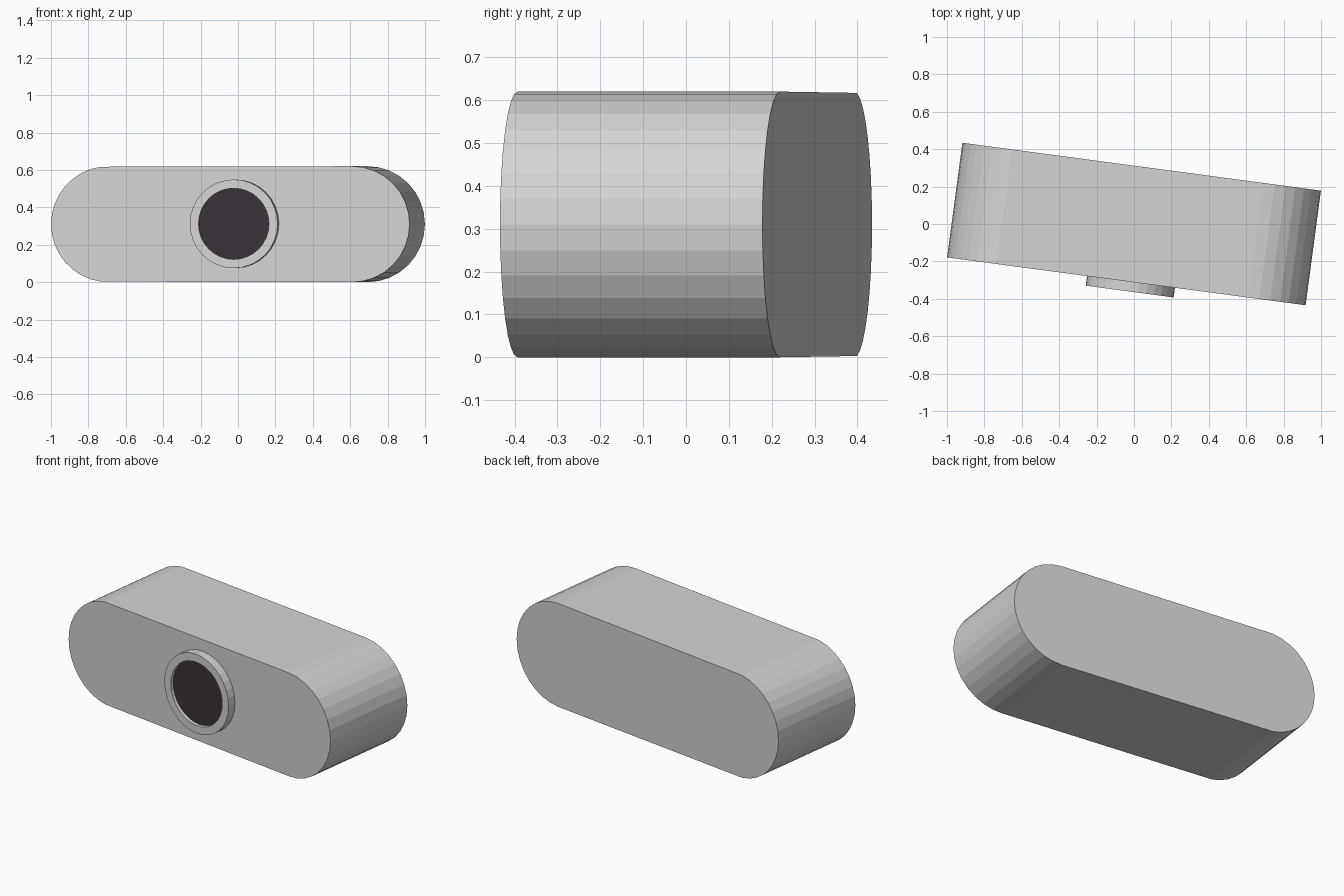
import bpy, bmesh
from math import sin, cos, pi, radians
from mathutils import Matrix

cube = bpy.data.objects.get("Cube")
if cube:
    bpy.data.objects.remove(cube)

HALF_LEN, HALF_DEPTH, R = 0.967, 0.309, 0.31
TURN = Matrix.Rotation(radians(-7.6), 4, 'Z')


def material(name, rgb):
    m = bpy.data.materials.new(name)
    m.use_nodes = True
    m.diffuse_color = (*rgb, 1)
    m.node_tree.nodes["Principled BSDF"].inputs["Base Color"].default_value = (*rgb, 1)
    return m


def finish(name, bm, mat):
    bmesh.ops.recalc_face_normals(bm, faces=bm.faces)
    mesh = bpy.data.meshes.new(name)
    bm.to_mesh(mesh)
    bm.free()
    mesh.materials.append(mat)
    obj = bpy.data.objects.new(name, mesh)
    obj.matrix_world = TURN
    bpy.context.collection.objects.link(obj)
    return obj


def arc(cx, start, end, steps=16):
    return [(cx + R * cos(start + (end - start) * i / steps),
             R + R * sin(start + (end - start) * i / steps)) for i in range(steps + 1)]


def circle(bm, radius, y, cx=0.025, cz=0.312, steps=32):
    return [bm.verts.new((cx + radius * cos(2 * pi * i / steps), y,
                          cz + radius * sin(2 * pi * i / steps))) for i in range(steps)]


grey = material("light grey", (0.66, 0.66, 0.66))
dark = material("dark plum glass", (0.044, 0.032, 0.042))

# Body: rounded slot profile pushed through its depth
bm = bmesh.new()
trim = radians(8)
profile = arc(HALF_LEN - R, -pi / 2, pi / 2) + arc(R - HALF_LEN, pi / 2 + trim, 1.5 * pi - trim)
face = bm.faces.new([bm.verts.new((x, -HALF_DEPTH, z)) for x, z in profile])
extruded = bmesh.ops.extrude_face_region(bm, geom=[face])["geom"]
bmesh.ops.translate(bm, vec=(0, 2 * HALF_DEPTH, 0),
                    verts=[v for v in extruded if isinstance(v, bmesh.types.BMVert)])
finish("body", bm, grey)

# Lens ring: outer wall, front rim and inner wall
bm = bmesh.new()
front, floor = -HALF_DEPTH - 0.052, -HALF_DEPTH - 0.032
loops = [circle(bm, r, y) for r, y in
         ((0.237, -HALF_DEPTH), (0.237, front), (0.19, front), (0.19, floor))]
for a, b in zip(loops, loops[1:]):
    for i in range(len(a)):
        j = (i + 1) % len(a)
        bm.faces.new((a[i], a[j], b[j], b[i]))
finish("lens_ring", bm, grey)

# Lens: dark disc sunk inside the ring
bm = bmesh.new()
rim = circle(bm, 0.19, floor)
back = circle(bm, 0.19, -HALF_DEPTH)
bm.faces.new(rim)
for i in range(len(rim)):
    j = (i + 1) % len(rim)
    bm.faces.new((rim[i], rim[j], back[j], back[i]))
finish("lens", bm, dark)
